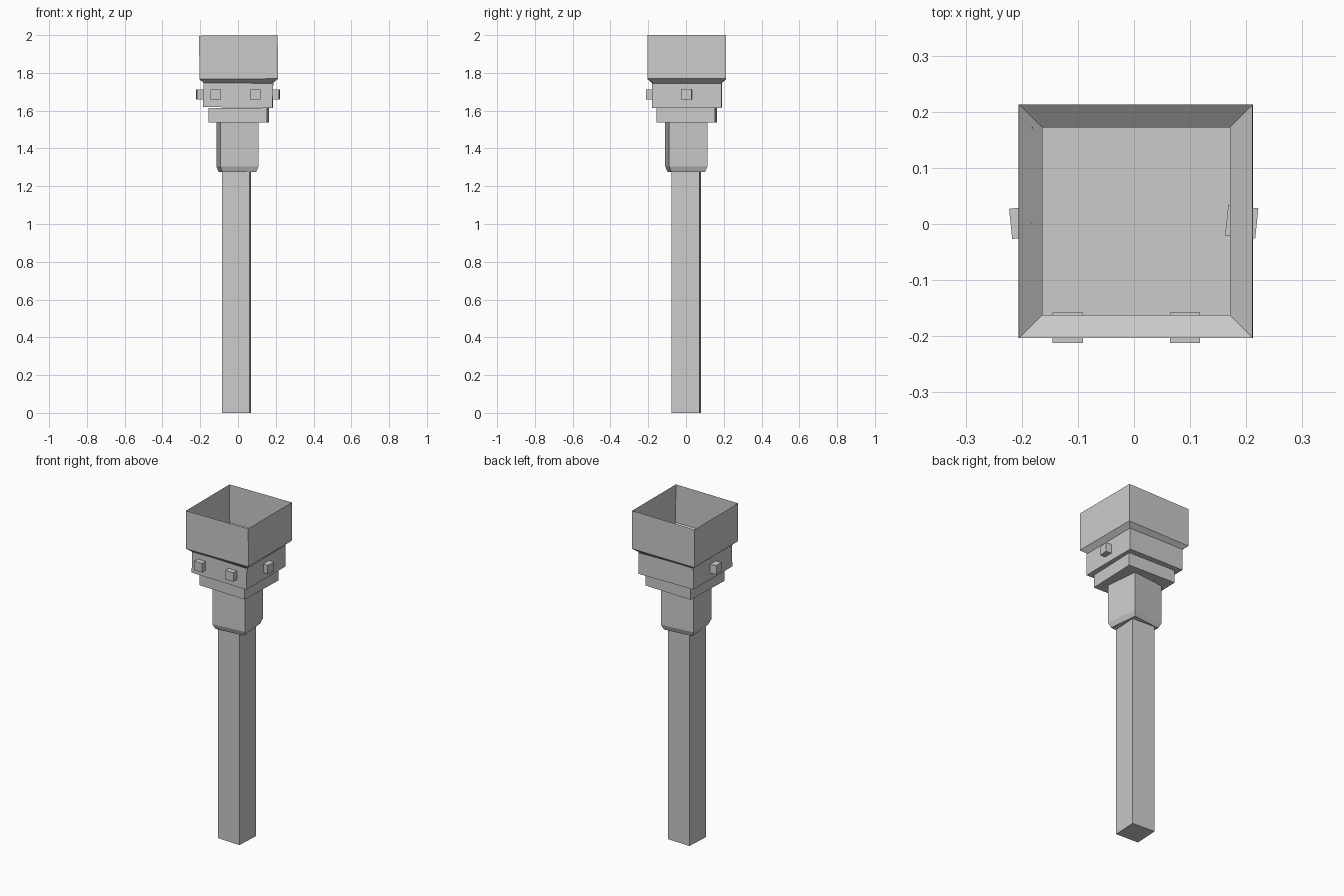
import bpy
import bmesh
from math import radians
from mathutils import Matrix

cube = bpy.data.objects.get("Cube")
if cube:
    bpy.data.objects.remove(cube)

grey = bpy.data.materials.new("plain grey")
grey.use_nodes = True
GREY = (0.6, 0.6, 0.6, 1)
grey.diffuse_color = GREY
grey.node_tree.nodes["Principled BSDF"].inputs["Base Color"].default_value = GREY


def square_tower(name, profile, center=(0, 0), turn=0, tilt=0, floor=True, lid=True):
    """Stack square rings given as (half width, height), then turn and tilt them slightly."""
    bm = bmesh.new()
    mid = (profile[0][1] + profile[-1][1]) / 2
    corners = ((-1, -1), (1, -1), (1, 1), (-1, 1))
    rings = [[bm.verts.new((sx * r, sy * r, z - mid)) for sx, sy in corners]
             for r, z in profile]
    for low, high in zip(rings, rings[1:]):
        for i in range(4):
            j = (i + 1) % 4
            bm.faces.new((low[i], low[j], high[j], high[i]))
    if floor:
        bm.faces.new(rings[0][::-1])
    if lid:
        bm.faces.new(rings[-1])
    bm.transform(Matrix.Rotation(radians(tilt), 4, 'Y') @ Matrix.Rotation(radians(turn), 4, 'Z'))
    mesh = bpy.data.meshes.new(name)
    bm.to_mesh(mesh)
    bm.free()
    mesh.materials.append(grey)
    obj = bpy.data.objects.new(name, mesh)
    obj.location = (*center, mid)
    bpy.context.collection.objects.link(obj)
    return obj


# Handle and the two collars above it
square_tower("shaft", [(0.074, 0), (0.074, 1.285)], (-0.008, 0.002), turn=-3)
square_tower("lower_collar", [(0.09, 1.275), (0.102, 1.305), (0.102, 1.54)],
             (-0.003, 0.002), turn=6)
square_tower("upper_collar", [(0.155, 1.538), (0.155, 1.614)], (0.003, 0.005), turn=-2)

# Hollow head: open box with a flared open cup on top
square_tower("head_box", [(0.184, 1.617), (0.184, 1.746)], (0.001, 0.005),
             turn=-0.3, tilt=0.7, lid=False)
square_tower("cup", [(0.167, 1.733), (0.208, 1.768), (0.208, 1.998)], (0.003, 0.005),
             tilt=-0.4, floor=False, lid=False)

# Small pegs pushed through the head walls
for name, center, turn in (("front_right_peg", (-0.118, -0.185), 0),
                           ("front_left_peg", (0.091, -0.185), 0),
                           ("right_peg", (-0.193, 0.003), 6),
                           ("left_peg", (0.192, 0.004), -6)):
    square_tower(name, [(0.027, 1.658), (0.027, 1.712)], center, turn)
